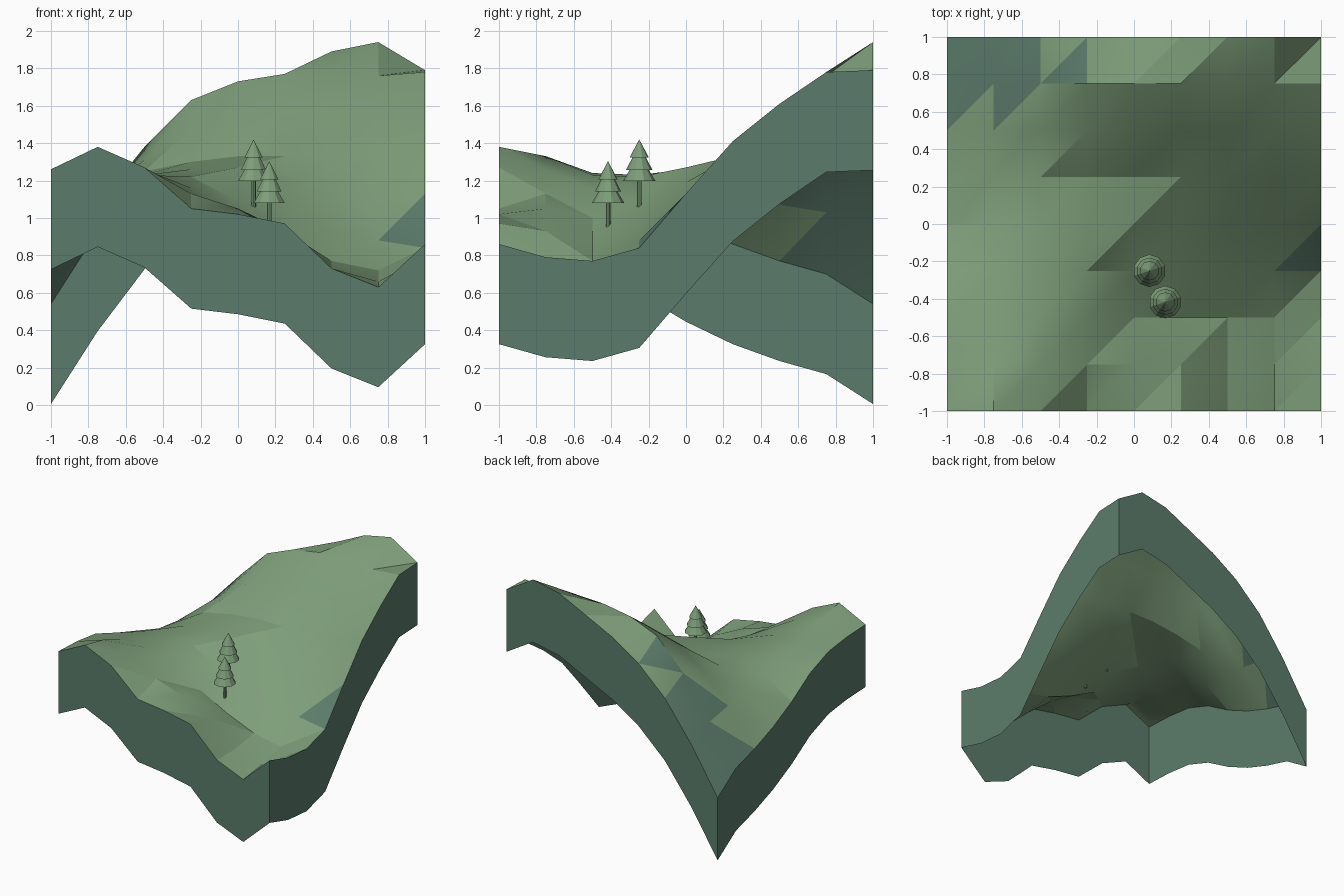
import bpy, bmesh

cube = bpy.data.objects.get("Cube")
if cube:
    bpy.data.objects.remove(cube, do_unlink=True)


def make_material(name, colour):
    mat = bpy.data.materials.new(name)
    mat.use_nodes = True
    mat.diffuse_color = (*colour, 1)
    bsdf = next(n for n in mat.node_tree.nodes if n.type == "BSDF_PRINCIPLED")
    bsdf.inputs["Base Color"].default_value = (*colour, 1)
    return mat


GRASS = make_material("grass green", (0.205, 0.338, 0.192))
EARTH = make_material("dull blue green", (0.105, 0.2, 0.146))


def make_object(name, bm, materials):
    mesh = bpy.data.meshes.new(name)
    bm.to_mesh(mesh)
    bm.free()
    for mat in materials:
        mesh.materials.append(mat)
    obj = bpy.data.objects.new(name, mesh)
    bpy.context.collection.objects.link(obj)
    return obj


# Ground heights in hundredths, one row per grid line from front to back
HEIGHTS = [
    "126 138 127 105 102 97 73 63 86",
    "125 133 126 113 105 93 73 66 79",
    "122 124 123 116 100 87 77 72 77",
    "113 121 123 122 109 101 94 88 84",
    "98 114 123 126 127 119 113 109 113",
    "86 111 125 130 133 133 133 135 141",
    "77 107 131 148 155 156 157 159 161",
    "70 103 138 163 173 177 178 176 178",
    "54 93 126 149 165 177 189 194 179",
]
height = [[int(h) / 100 for h in row.split()] for row in HEIGHTS]
N = len(height)
STEP = 2 / (N - 1)
DEPTH = 0.535


def point(i, j, drop=0):
    return (i * STEP - 1, j * STEP - 1, height[j][i] - drop)


# Cells with a bare patch on the upper-left or lower-right half
BARE_UPPER = {(0, 7), (1, 7), (0, 6), (1, 6)}
BARE_LOWER = {(0, 7), (1, 7), (2, 7), (7, 3)}

# Ground surface, every cell split along the same diagonal
bm = bmesh.new()
grid = [[bm.verts.new(point(i, j)) for i in range(N)] for j in range(N)]
for j in range(N - 1):
    for i in range(N - 1):
        a, b = grid[j][i], grid[j][i + 1]
        c, d = grid[j + 1][i + 1], grid[j + 1][i]
        lower = bm.faces.new((a, b, c))
        upper = bm.faces.new((a, c, d))
        lower.material_index = int((i, j) in BARE_LOWER)
        upper.material_index = int((i, j) in BARE_UPPER)
ground = make_object("ground", bm, [GRASS, EARTH])
bpy.ops.object.select_all(action="DESELECT")
ground.select_set(True)
bpy.context.view_layer.objects.active = ground
bpy.ops.object.shade_smooth_by_angle(angle=0.35)

# Side walls hanging from the rim, open underneath
last = N - 1
sides = {
    "front_wall": [(k, 0) for k in range(N)],
    "left_wall": [(last, k) for k in range(N)],
    "back_wall": [(last - k, last) for k in range(N)],
    "right_wall": [(0, last - k) for k in range(N)],
}
for name, rim in sides.items():
    bm = bmesh.new()
    top = [bm.verts.new(point(i, j)) for i, j in rim]
    low = [bm.verts.new(point(i, j, DEPTH)) for i, j in rim]
    for k in range(last):
        bm.faces.new((low[k], low[k + 1], top[k + 1], top[k]))
    make_object(name, bm, [EARTH])


def add_cone(bm, x, y, z0, z1, r0, r1, sides=10):
    ret = bmesh.ops.create_cone(bm, cap_ends=True, segments=sides,
                                radius1=r0, radius2=r1, depth=z1 - z0)
    bmesh.ops.translate(bm, verts=ret["verts"], vec=(x, y, (z0 + z1) / 2))


# Fir trees: a thin trunk and three stacked tiers
def make_tree(name, x, y, z):
    bm = bmesh.new()
    add_cone(bm, x, y, z, z + 0.16, 0.012, 0.012, 8)
    make_object(name + "_trunk", bm, [GRASS])
    bm = bmesh.new()
    add_cone(bm, x, y, z + 0.14, z + 0.21, 0.087, 0.045)
    add_cone(bm, x, y, z + 0.20, z + 0.275, 0.070, 0.032)
    add_cone(bm, x, y, z + 0.265, z + 0.363, 0.052, 0)
    make_object(name + "_foliage", bm, [GRASS])


make_tree("back_tree", 0.083, -0.25, 1.057)
make_tree("front_tree", 0.167, -0.417, 0.94)
